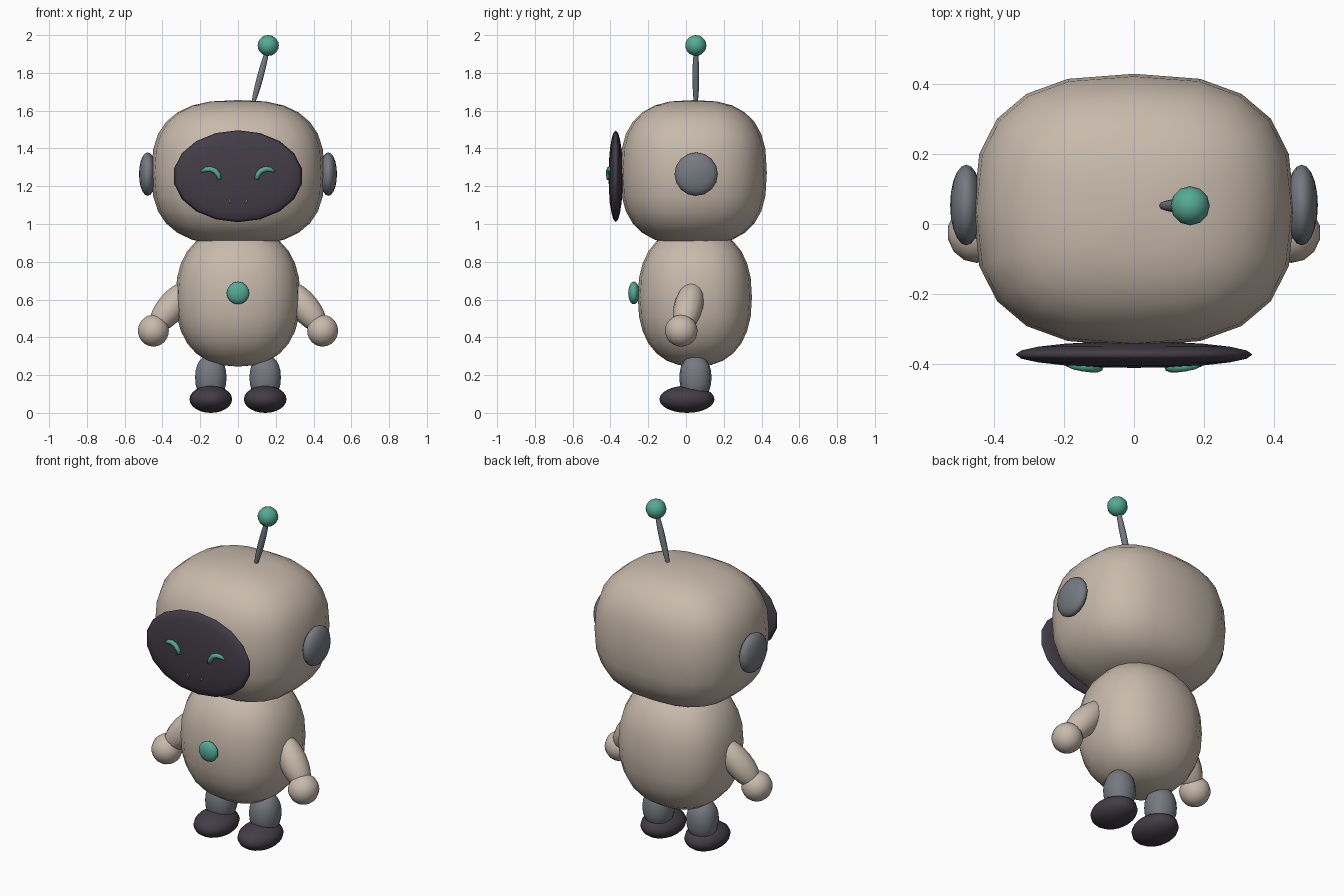
import bpy, bmesh, math
from mathutils import Vector, Matrix

if "Cube" in bpy.data.objects:
    bpy.data.objects.remove(bpy.data.objects["Cube"])


def material(name, rgb):
    m = bpy.data.materials.new(name)
    m.diffuse_color = (*rgb, 1)
    m.use_nodes = True
    m.node_tree.nodes["Principled BSDF"].inputs["Base Color"].default_value = m.diffuse_color
    return m


BEIGE = material("warm_beige", (0.58, 0.49, 0.41))
GREY = material("slate_grey", (0.18, 0.195, 0.22))
DARK = material("dark_plum", (0.056, 0.046, 0.062))
TEAL = material("teal", (0.09, 0.40, 0.30))


def finish(bm, name, mat):
    bmesh.ops.recalc_face_normals(bm, faces=bm.faces)
    for f in bm.faces:
        f.smooth = True
    me = bpy.data.meshes.new(name)
    bm.to_mesh(me)
    bm.free()
    me.materials.append(mat)
    ob = bpy.data.objects.new(name, me)
    bpy.context.collection.objects.link(ob)
    return ob


def blob(name, mat, centre, half, seg=20, rings=14, power=1.0, axis=(0, 0, 1)):
    """Rounded ellipsoid; half sizes are local, local z points along axis."""
    bm = bmesh.new()
    bmesh.ops.create_uvsphere(bm, u_segments=seg, v_segments=rings, radius=1)
    rot = Vector((0, 0, 1)).rotation_difference(Vector(axis)).to_matrix()
    for v in bm.verts:
        p = Vector([math.copysign(abs(c) ** power, c) * h for c, h in zip(v.co, half)])
        v.co = rot @ p + Vector(centre)
    return finish(bm, name, mat)


def tube(name, mat, path, radii, sides=8):
    """Round tube through path points lying near the xz plane."""
    bm = bmesh.new()
    pts = [Vector(p) for p in path]
    loops = []
    for i, p in enumerate(pts):
        t = (pts[min(i + 1, len(pts) - 1)] - pts[max(i - 1, 0)]).normalized()
        u = t.cross(Vector((0, 1, 0))).normalized()
        w = t.cross(u)
        loops.append([bm.verts.new(p + radii[i] * (
            math.cos(2 * math.pi * k / sides) * u + math.sin(2 * math.pi * k / sides) * w))
            for k in range(sides)])
    for a, b in zip(loops, loops[1:]):
        for k in range(sides):
            n = (k + 1) % sides
            bm.faces.new((a[k], a[n], b[n], b[k]))
    bm.faces.new(loops[0])
    bm.faces.new(loops[-1])
    return finish(bm, name, mat)


# Head and torso
blob("head", BEIGE, (0, 0.04, 1.272), (0.458, 0.388, 0.384), power=0.755)
blob("torso", BEIGE, (0, 0.047, 0.612), (0.33, 0.302, 0.367), power=0.85)

# Face plate and chest button, poles facing forward
blob("face_visor", DARK, (0, -0.372, 1.253), (0.343, 0.243, 0.038),
     seg=18, rings=10, axis=(0, -1, 0))
blob("chest_button", TEAL, (0, -0.276, 0.635), (0.06, 0.06, 0.03),
     seg=16, rings=10, axis=(0, -1, 0))

# Antenna
stem = Vector((0.075, 0, 0.28)).normalized()
blob("antenna_stem", GREY, (0.118, 0.052, 1.78), (0.018, 0.018, 0.17),
     seg=10, rings=10, axis=stem)
blob("antenna_ball", TEAL, (0.16, 0.052, 1.945), (0.056, 0.056, 0.055), seg=12, rings=10)

for side, s in (("right", 1), ("left", -1)):
    # Ear discs
    blob(f"{side}_ear", GREY, (s * 0.478, 0.054, 1.264), (0.115, 0.115, 0.046),
         seg=16, rings=10, axis=(s, 0, 0))

    # Arms and hands
    blob(f"{side}_arm", BEIGE, (s * 0.353, 0.012, 0.56), (0.077, 0.077, 0.165),
         seg=14, rings=12, axis=(-s * 0.13, 0.04, 0.16))
    blob(f"{side}_hand", BEIGE, (s * 0.448, -0.025, 0.435), (0.084, 0.086, 0.084),
         seg=14, rings=12)

    # Legs and feet
    blob(f"{side}_leg", GREY, (s * 0.144, 0.05, 0.187), (0.085, 0.085, 0.12),
         seg=14, rings=12, power=0.9)
    blob(f"{side}_foot", DARK, (s * 0.144, 0.005, 0.072), (0.113, 0.146, 0.072),
         seg=16, rings=12)

    # Smiling eye arcs
    arc = [(0.098, -0.41, 1.236), (0.105, -0.41, 1.262), (0.122, -0.409, 1.282),
           (0.146, -0.406, 1.291), (0.17, -0.402, 1.289), (0.193, -0.396, 1.278)]
    tube(f"{side}_eye", TEAL, [(s * x, y, z) for x, y, z in arc],
         (0.011, 0.013, 0.014, 0.014, 0.013, 0.009))

    # Mouth corners
    tube(f"{side}_mouth_corner", TEAL,
         [(s * 0.048, -0.401, 1.131), (s * 0.039, -0.401, 1.11)], (0.006, 0.004), sides=6)
